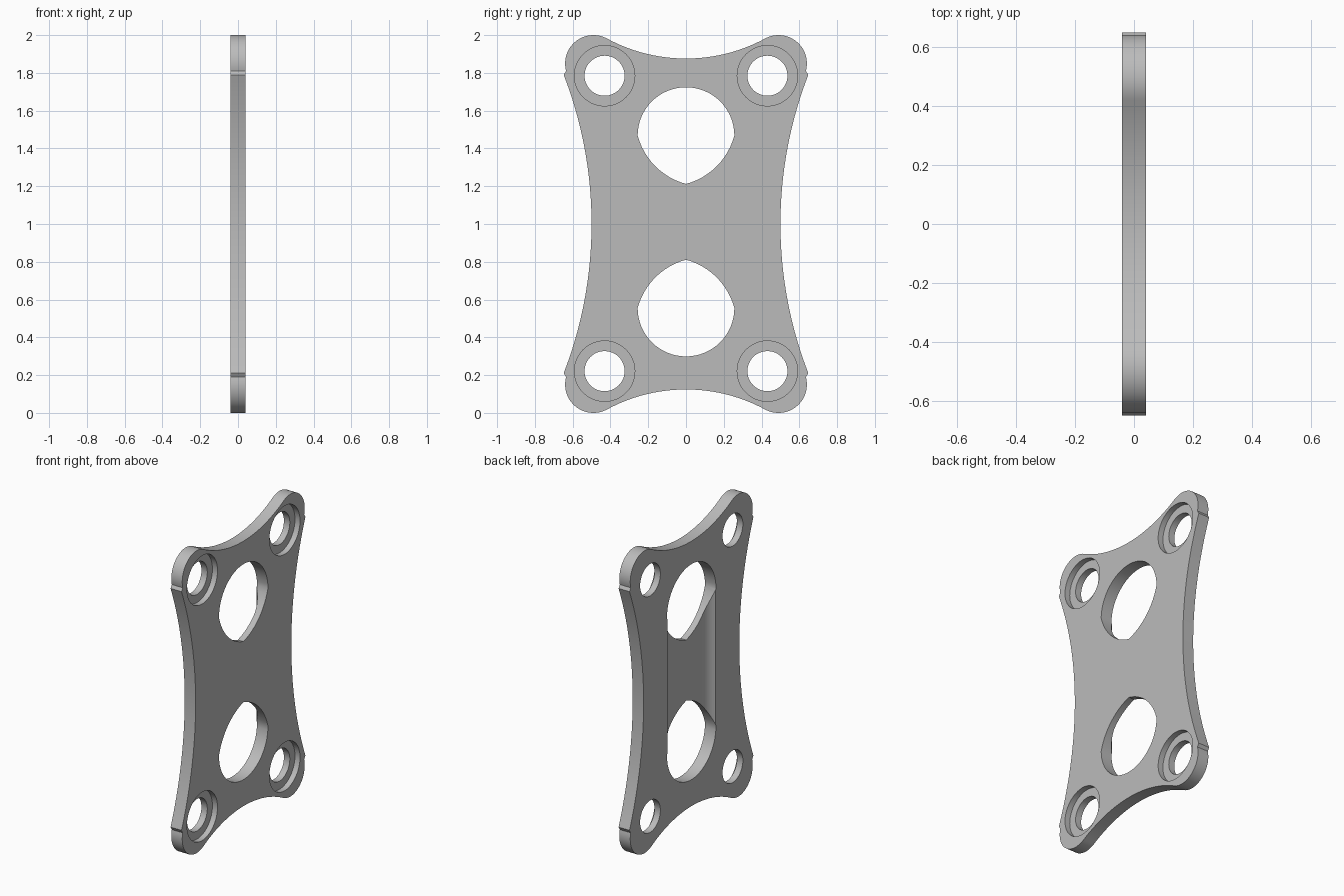
import bpy
import bmesh
from math import sin, cos, pi, radians, atan2, hypot, sqrt

old = bpy.data.objects.get("Cube")
if old:
    bpy.data.objects.remove(old, do_unlink=True)

HALF = 0.04          # half the plate thickness
MID = 1.0            # height of the plate centre

grey = bpy.data.materials.new("light grey metal")
grey.use_nodes = True
grey.diffuse_color = (0.5, 0.5, 0.5, 1)
grey.node_tree.nodes["Principled BSDF"].inputs["Base Color"].default_value = (0.5, 0.5, 0.5, 1)


def arc(cu, cv, r, a0, a1, n):
    """Points on an arc, both ends included."""
    return [(cu + r * cos(a0 + (a1 - a0) * i / n),
             cv + r * sin(a0 + (a1 - a0) * i / n)) for i in range(n + 1)]


def prism(name, points, axis, lo, hi):
    """Extrude a profile along x (points are y, z) or z (points are x, y)."""
    bm = bmesh.new()
    place = (lambda u, v: (lo, u, v)) if axis == "x" else (lambda u, v: (u, v, lo))
    face = bm.faces.new([bm.verts.new(place(u, v)) for u, v in points])
    ext = bmesh.ops.extrude_face_region(bm, geom=[face])
    moved = [g for g in ext["geom"] if isinstance(g, bmesh.types.BMVert)]
    step = (hi - lo, 0, 0) if axis == "x" else (0, 0, hi - lo)
    bmesh.ops.translate(bm, verts=moved, vec=step)
    bmesh.ops.recalc_face_normals(bm, faces=bm.faces)
    mesh = bpy.data.meshes.new(name)
    bm.to_mesh(mesh)
    bm.free()
    mesh.materials.append(grey)
    obj = bpy.data.objects.new(name, mesh)
    bpy.context.collection.objects.link(obj)
    return obj


def cut(target, cutter):
    """Subtract the cutter and remove it."""
    mod = target.modifiers.new("cut", "BOOLEAN")
    mod.operation = "DIFFERENCE"
    mod.solver = "EXACT"
    mod.object = cutter
    bpy.context.view_layer.objects.active = target
    bpy.ops.object.modifier_apply(modifier=mod.name)
    bpy.data.objects.remove(cutter, do_unlink=True)


# Outline: rounded corners joined by tangent concave arcs
cy, cz, cr = 0.49, 0.85, 0.15
waist, notch = 0.5, 0.876
side_r = (cz**2 + (cy - waist)**2 - cr**2) / (2 * (cr - cy + waist))
top_r = (cy**2 + (notch - cz)**2 - cr**2) / (2 * (cr - notch + cz))
side_a = atan2(cz, waist + side_r - cy)
top_a = atan2(cy, notch + top_r - cz)
quarter = arc(waist + side_r, 0, side_r, pi, pi - side_a, 18)
quarter += arc(cy, cz, cr, -side_a, pi / 2 + top_a, 24)[1:]
quarter += arc(0, notch + top_r, top_r, -pi / 2 + top_a, -pi / 2, 18)[1:]
half = quarter + [(-u, v) for u, v in reversed(quarter[:-1])]
loop = half + [(u, -v) for u, v in reversed(half[1:-1])]
plate = prism("mounting_plate", [(u, v + MID) for u, v in loop], "x", -HALF, HALF)

# Large holes: round outside, coming to a blunt point towards the middle
hole_r, bend = 0.256, radians(60)
big_r = hole_r * sqrt(2) / (2 * sin(bend / 2))
off = hole_r / 2 - big_r * cos(bend / 2) / sqrt(2)
lower = arc(off, -off, big_r, -pi / 4 + bend / 2, -pi / 4 - bend / 2, 12)
shape = arc(0, 0, hole_r, pi, 0, 32) + lower[1:] + [(-u, v) for u, v in reversed(lower[1:-1])]
for centre, flip in ((1.468, 1), (0.555, -1)):
    cut(plate, prism("large_hole", [(u, centre + flip * v) for u, v in shape], "x", -0.2, 0.2))

# Corner bolt holes, with a counterbore on the +x face
for sy in (-1, 1):
    for sz in (-1, 1):
        y, z = sy * 0.431, MID + 0.003 + sz * 0.782
        cut(plate, prism("bolt_hole", arc(y, z, 0.106, 0, 2 * pi, 48)[:-1], "x", -0.2, 0.2))
        cut(plate, prism("counterbore", arc(y, z, 0.16, 0, 2 * pi, 48)[:-1], "x", 0.003, 0.2))

# Shallow channel with curved flanks between the large holes, on the -x face
slope, flank_r, width = radians(50), 0.107, 0.253
depth = flank_r * (1 - cos(slope))
flank = arc(-HALF + depth - flank_r, width - flank_r * sin(slope), flank_r, slope, 0, 10)
side = [(-0.1, width)] + flank
channel = side + [(x, -y) for x, y in reversed(side)]
cut(plate, prism("channel", channel, "z", 0.56, 1.463))

bpy.ops.object.select_all(action="DESELECT")
plate.select_set(True)
bpy.context.view_layer.objects.active = plate
bpy.ops.object.shade_smooth_by_angle(angle=radians(25))
